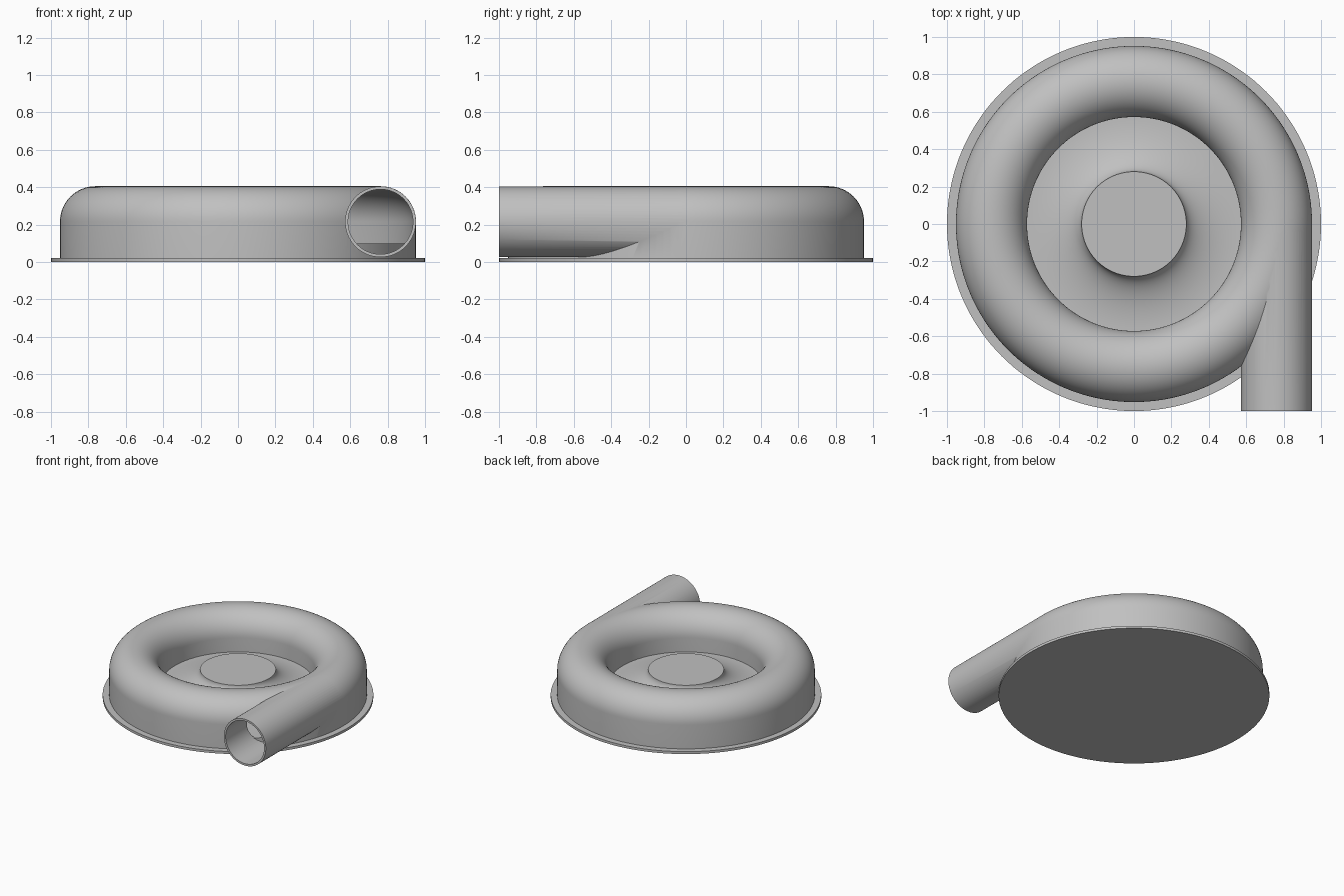
import bpy, bmesh
from math import sin, cos, pi, radians
from mathutils import Matrix, Vector

cube = bpy.data.objects.get("Cube")
if cube:
    bpy.data.objects.remove(cube, do_unlink=True)

metal = bpy.data.materials.new("grey_metal")
metal.use_nodes = True
GREY = (0.53, 0.53, 0.53, 1)
metal.diffuse_color = GREY
metal.node_tree.nodes["Principled BSDF"].inputs["Base Color"].default_value = GREY

DUCT_R, DUCT_Z = 0.762, 0.215   # centre line of the volute and outlet
WALL_OUT, WALL_IN = 0.19, 0.174
FLOOR = 0.1


def make_object(name, bm):
    bmesh.ops.recalc_face_normals(bm, faces=bm.faces[:])
    mesh = bpy.data.meshes.new(name)
    bm.to_mesh(mesh)
    bm.free()
    mesh.materials.append(metal)
    obj = bpy.data.objects.new(name, mesh)
    bpy.context.collection.objects.link(obj)
    return obj


def revolve(name, profile, closed=False, steps=144):
    """Spin an (r, z) profile round the z axis."""
    bm = bmesh.new()
    verts = [bm.verts.new((r, 0, z)) for r, z in profile]
    edges = [bm.edges.new(pair) for pair in zip(verts, verts[1:])]
    if closed:
        edges.append(bm.edges.new((verts[-1], verts[0])))
    bmesh.ops.spin(bm, geom=verts + edges, axis=(0, 0, 1), cent=(0, 0, 0),
                   angle=2 * pi, steps=steps, use_duplicate=False)
    bmesh.ops.remove_doubles(bm, verts=bm.verts[:], dist=1e-5)
    return make_object(name, bm)


def arch(radius, bottom):
    """Closed duct section: round top on straight sides."""
    top = [(DUCT_R + radius * cos(pi * i / 32), DUCT_Z + radius * sin(pi * i / 32))
           for i in range(33)]
    return [(DUCT_R + radius, bottom)] + top + [(DUCT_R - radius, bottom)]


def outlet(name, radius, front, back):
    bm = bmesh.new()
    move = Matrix.Translation(Vector((DUCT_R, (front + back) / 2, DUCT_Z)))
    bmesh.ops.create_cone(bm, cap_ends=True, segments=72, radius1=radius,
                          radius2=radius, depth=back - front,
                          matrix=move @ Matrix.Rotation(pi / 2, 4, 'X'))
    return make_object(name, bm)


def combine(obj, tool, operation):
    mod = obj.modifiers.new(operation.lower(), 'BOOLEAN')
    mod.operation = operation
    mod.solver = 'EXACT'
    mod.object = tool
    bpy.context.view_layer.objects.active = obj
    bpy.ops.object.modifier_apply(modifier=mod.name)
    bpy.data.objects.remove(tool, do_unlink=True)


# Spiral housing with its outlet pipe, hollowed by a matching duct
housing = revolve("volute_housing", arch(WALL_OUT, 0.018), closed=True)
combine(housing, outlet("outlet_pipe", WALL_OUT - 0.0007, -1.0, -0.01), 'UNION')
combine(housing, revolve("duct_cutter", arch(WALL_IN, 0.05), closed=True), 'DIFFERENCE')
combine(housing, outlet("bore_cutter", WALL_IN - 0.0007, -1.1, -0.01), 'DIFFERENCE')

# Raised floor sweeping up into the centre hub
hub_r, hub_z, eye_r = 0.28, 0.225, 0.572
flare = [(eye_r - (eye_r - hub_r) * sin(pi / 2 * i / 20),
          hub_z - (hub_z - FLOOR) * cos(pi / 2 * i / 20)) for i in range(21)]
hub = revolve("floor_and_hub", [(0, 0.015), (0.942, 0.015), (0.942, FLOOR)]
              + flare + [(0, hub_z)])

# Thin mounting flange
flange = revolve("base_flange", [(0, 0), (1, 0), (1, 0.02), (0, 0.02)])

for obj in (housing, hub, flange):
    bpy.ops.object.select_all(action='DESELECT')
    obj.select_set(True)
    bpy.context.view_layer.objects.active = obj
    bpy.ops.object.shade_smooth_by_angle(angle=radians(35))
